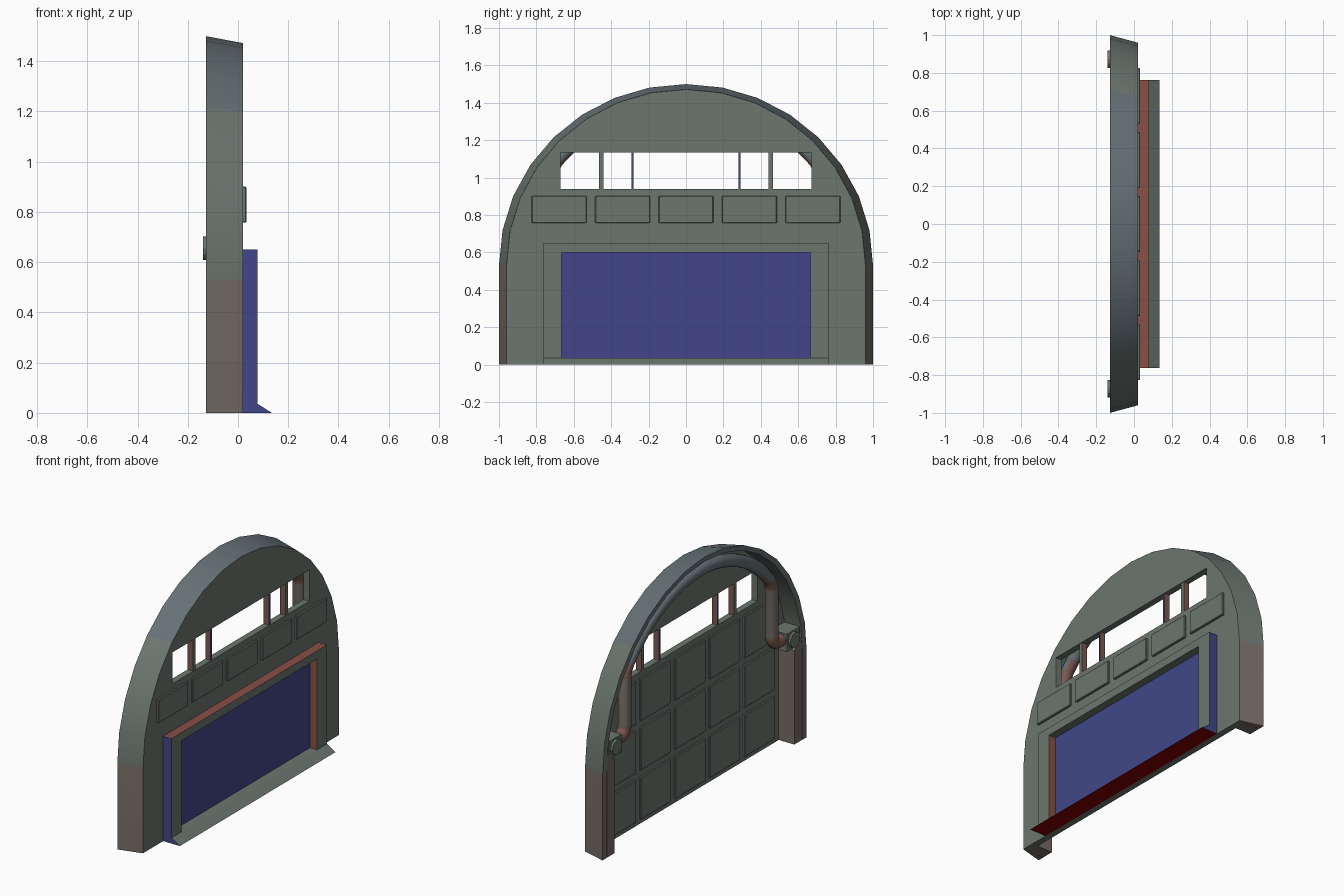
import bpy, bmesh
from math import sin, cos, pi, radians

if "Cube" in bpy.data.objects:
    bpy.data.objects.remove(bpy.data.objects["Cube"])

BACK, WALL_BACK, FRONT = -0.128, -0.02, 0.02


def material(name, rgb):
    m = bpy.data.materials.new(name)
    m.diffuse_color = (*rgb, 1)
    m.use_nodes = True
    m.node_tree.nodes["Principled BSDF"].inputs["Base Color"].default_value = m.diffuse_color
    return m


BLUE = material("blue", (0.052, 0.062, 0.25))
RED = material("red", (0.25, 0.08, 0.06))
DEEP_RED = material("deep_red", (0.22, 0.0, 0.0))
GREY = material("grey", (0.149, 0.18, 0.158))
BROWN = material("brown", (0.18, 0.15, 0.13))
RUST = material("rust", (0.20, 0.10, 0.08))
SLATE = material("slate", (0.13, 0.165, 0.18))


def finish(name, bm, mat=GREY):
    bmesh.ops.recalc_face_normals(bm, faces=bm.faces)
    me = bpy.data.meshes.new(name)
    bm.to_mesh(me)
    bm.free()
    me.materials.append(mat)
    ob = bpy.data.objects.new(name, me)
    bpy.context.collection.objects.link(ob)
    return ob


def prism(name, pts, a, b, mat=GREY, along="x"):
    """Extrude a (y, z) profile along x, or an (x, z) profile along y."""
    bm = bmesh.new()
    put = (lambda p, t: (t, p[0], p[1])) if along == "x" else (lambda p, t: (p[0], t, p[1]))
    lo = [bm.verts.new(put(p, a)) for p in pts]
    hi = [bm.verts.new(put(p, b)) for p in pts]
    bm.faces.new(lo)
    bm.faces.new(hi)
    n = len(pts)
    for i in range(n):
        j = (i + 1) % n
        bm.faces.new((lo[i], lo[j], hi[j], hi[i]))
    return finish(name, bm, mat)


def box(name, x0, x1, y0, y1, z0, z1, mat=GREY):
    return prism(name, [(y0, z0), (y1, z0), (y1, z1), (y0, z1)], x0, x1, mat)


def paint(ob, pick):
    """Give each face the material chosen by pick(face), None keeps the base."""
    for f in ob.data.polygons:
        m = pick(f)
        if m:
            if m.name not in ob.data.materials:
                ob.data.materials.append(m)
            f.material_index = ob.data.materials.find(m.name)


def smooth(ob, angle):
    bpy.ops.object.select_all(action="DESELECT")
    ob.select_set(True)
    bpy.context.view_layer.objects.active = ob
    bpy.ops.object.shade_smooth_by_angle(angle=radians(angle))


def arch(d):
    """Arch outline moved inward by d: straight legs, 16-sided half ellipse."""
    curve = [((1 - d) * cos(pi * i / 16), 0.53 + (0.97 - d * 0.7) * sin(pi * i / 16))
             for i in range(17)]
    return [(1 - d, 0)] + curve + [(d - 1, 0)]


# Tapered arch rim: a four-point section swept round the outline
bm = bmesh.new()
section = [(FRONT, 0.04), (BACK, 0.0), (BACK, 0.04), (WALL_BACK, 0.045)]
rings = [[bm.verts.new((x, y, z)) for y, z in arch(d)] for x, d in section]
for k in range(4):
    a, b = rings[k], rings[(k + 1) % 4]
    for i in range(len(a) - 1):
        bm.faces.new((a[i], a[i + 1], b[i + 1], b[i]))
for end in (0, -1):
    bm.faces.new([r[end] for r in rings])
rim = finish("arch_rim", bm)
paint(rim, lambda f: SLATE if f.center.z > 1.15 else BROWN if f.center.z < 0.5 else None)
smooth(rim, 30)

# Wall with window opening
wall = prism("wall", arch(0.0405), WALL_BACK, FRONT)
cutter = box("window_cutter", -0.3, 0.3, -0.67, 0.67, 0.94, 1.135)
cutter.hide_render = True
mod = wall.modifiers.new("window", "BOOLEAN")
mod.operation, mod.object, mod.solver = "DIFFERENCE", cutter, "EXACT"
bpy.context.view_layer.objects.active = wall
bpy.ops.object.modifier_apply(modifier=mod.name)
bpy.data.objects.remove(cutter)

# Window bars, rear pillars and pipe mounts on both sides
for s in (-1, 1):
    for y, w, front in ((0.453, 0.013, GREY), (0.286, 0.006, BLUE)):
        bar = box("window_bar", WALL_BACK, FRONT - 0.003, s * y - w, s * y + w, 0.935, 1.14, front)
        paint(bar, lambda f: RUST if abs(f.normal.y) > 0.5 else None)
    prism("pillar", [(s * y, z) for y, z in
                     [(0.88, 0), (0.957, 0), (0.957, 0.60), (0.945, 0.64), (0.88, 0.58)]],
          BACK + 0.001, WALL_BACK + 0.001, BROWN)
    box("pipe_mount", -0.125, WALL_BACK, s * 0.81, s * 0.935, 0.60, 0.71)
    disc = [(s * 0.872 + 0.047 * cos(pi * i / 6), 0.655 + 0.047 * sin(pi * i / 6))
            for i in range(12)]
    prism("mount_cap", disc, -0.139, -0.12)


# Raised panels: one row in front, three rows behind
def panel(name, x0, x1, y, z0, z1):
    bev = box(name, x0, x1, y - 0.147, y + 0.147, z0, z1).modifiers.new("edge", "BEVEL")
    bev.width, bev.segments = 0.004, 1


for c in range(-2, 3):
    y = c * 0.339
    panel("front_panel", FRONT - 0.005, 0.033, y, 0.757, 0.902)
    for z in (0.03, 0.335, 0.64):
        panel("rear_panel", -0.032, WALL_BACK + 0.005, y, z, z + 0.263)

# Doorway frame, screen and sloped sill
frame = prism("door_frame", [(-0.762, 0.003), (-0.665, 0.003), (-0.665, 0.60), (0.665, 0.60),
                             (0.665, 0.003), (0.762, 0.003), (0.762, 0.65), (-0.762, 0.65)],
              FRONT - 0.005, 0.077)
paint(frame, lambda f: (BLUE if abs(f.center.y) > 0.7 else RED) if abs(f.normal.y) > 0.5
      else RED if f.normal.z > 0.5 else None)
box("screen", FRONT - 0.005, 0.028, -0.67, 0.67, 0.02, 0.605, BLUE)
sill = prism("sill", [(FRONT, 0), (0.135, 0), (0.078, 0.036), (FRONT, 0.036)],
             -0.762, 0.762, along="y")
paint(sill, lambda f: BLUE if abs(f.normal.y) > 0.5 else DEEP_RED if f.normal.z < -0.5 else None)

# Pipe arching across the back, turning outward into the mounts
half = [(0.86, 0.665)]
half += [(0.775 - 0.055 * sin(radians(t)), 0.72 - 0.055 * cos(radians(t))) for t in range(0, 91, 15)]
half += [(0.72, 1.02), (0.712, 1.055)]
half += [(0.9 * sin(radians(t)), 0.53 + 0.873 * cos(radians(t))) for t in range(50, 0, -5)]
path = half + [(0, 1.403)] + [(-y, z) for y, z in reversed(half)]
cu = bpy.data.curves.new("pipe", "CURVE")
cu.dimensions = "3D"
cu.bevel_depth, cu.bevel_resolution, cu.use_fill_caps = 0.038, 3, True
sp = cu.splines.new("POLY")
sp.points.add(len(path) - 1)
for p, (y, z) in zip(sp.points, path):
    p.co = (-0.083, y, z, 1)
pipe = bpy.data.objects.new("pipe", cu)
bpy.context.collection.objects.link(pipe)
bpy.ops.object.select_all(action="DESELECT")
pipe.select_set(True)
bpy.context.view_layer.objects.active = pipe
bpy.ops.object.convert(target="MESH")
pipe = bpy.context.view_layer.objects.active
pipe.data.materials.clear()
pipe.data.materials.append(SLATE)
paint(pipe, lambda f: RUST if f.center.z < 0.73 or 1.02 < f.center.z < 1.11
      else BROWN if f.center.z < 1.03 else None)
smooth(pipe, 50)
